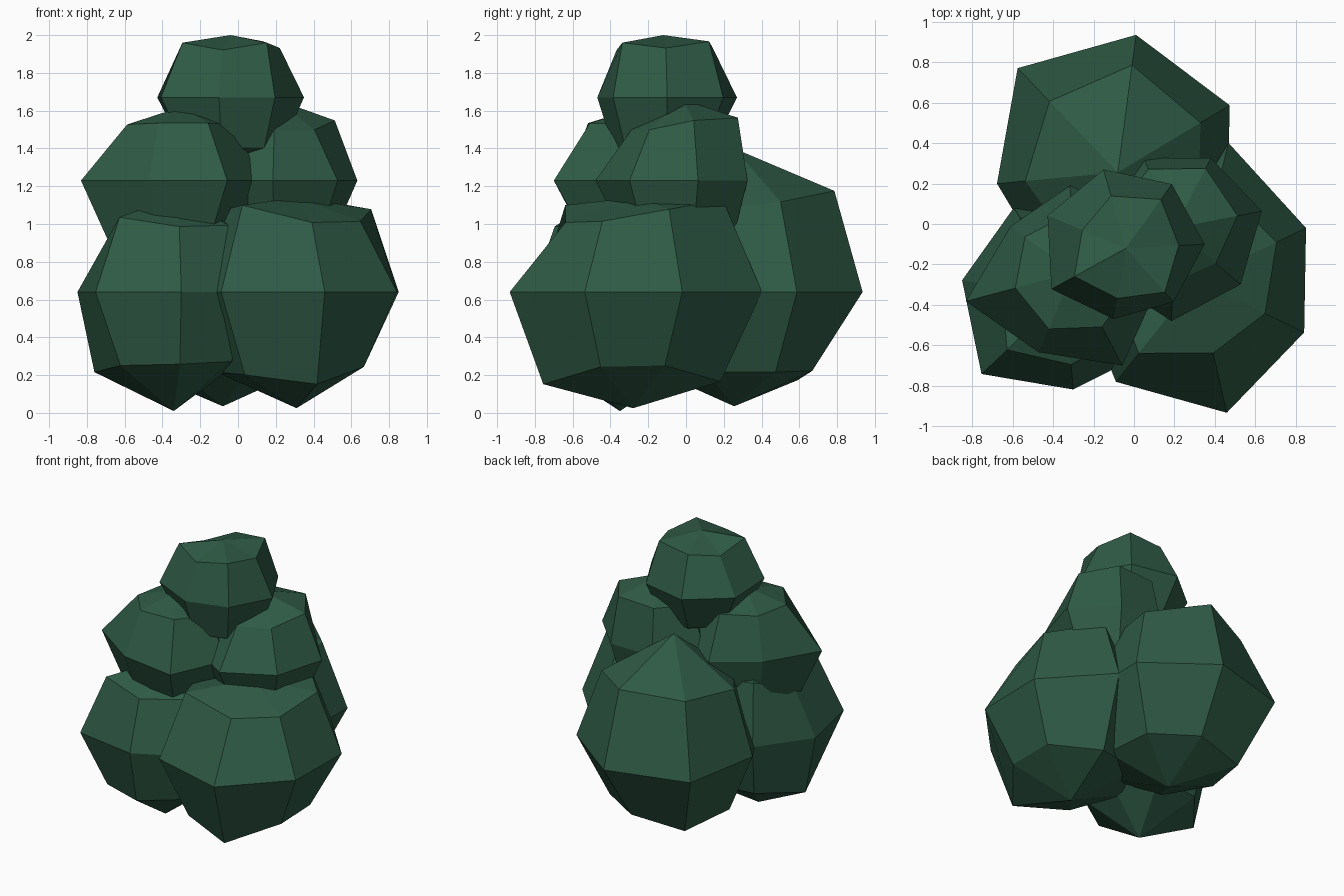
import bpy
import bmesh
from math import cos, sin, radians, tau, pi
from mathutils import Vector

if "Cube" in bpy.data.objects:
    bpy.data.objects.remove(bpy.data.objects["Cube"], do_unlink=True)

# Single leaf colour
leaf = bpy.data.materials.new("leaf green")
leaf.use_nodes = True
colour = (0.028, 0.102, 0.06, 1)
leaf.diffuse_color = colour
leaf.node_tree.nodes["Principled BSDF"].inputs["Base Color"].default_value = colour


def leaf_clump(name, centre, turn, poles, upper, middle, lower):
    """Faceted ball: two poles and three rings, each point pushed out to its own radius."""
    bm = bmesh.new()
    centre = Vector(centre)
    rings = []
    for radii, tilt in ((lower, -pi / 4), (middle, 0), (upper, pi / 4)):
        ring = []
        for i, radius in enumerate(radii):
            angle = radians(turn) + tau * i / len(radii)
            direction = Vector((cos(angle) * cos(tilt), sin(angle) * cos(tilt), sin(tilt)))
            ring.append(bm.verts.new(centre + direction * radius))
        rings.append(ring)
    top = bm.verts.new(centre + Vector((0, 0, poles[0])))
    bottom = bm.verts.new(centre - Vector((0, 0, poles[1])))
    count = len(upper)
    for i in range(count):
        j = (i + 1) % count
        for below, above in zip(rings, rings[1:]):
            bm.faces.new((below[i], below[j], above[j], above[i]))
        bm.faces.new((rings[-1][i], rings[-1][j], top))
        bm.faces.new((rings[0][j], rings[0][i], bottom))
    bmesh.ops.recalc_face_normals(bm, faces=bm.faces)
    mesh = bpy.data.meshes.new(name)
    bm.to_mesh(mesh)
    bm.free()
    mesh.materials.append(leaf)
    obj = bpy.data.objects.new(name, mesh)
    bpy.context.collection.objects.link(obj)
    return obj


# Three large clumps on the ground
leaf_clump("lower_left_clump", (.31, -.28, .64), 25.7, (.5, .615),
           upper=(.62, .69, .6, .6, .65, .52, .53),
           middle=(.6, .7, .62, .6, .64, .67, .59),
           lower=(.55, .67, .6, .6, .62, .69, .56))
leaf_clump("lower_right_clump", (-.34, -.35, .64), 17.7, (.5, .63),
           upper=(.5, .55, .62, .45, .56, .49, .5),
           middle=(.52, .52, .5, .515, .57, .47, .5),
           lower=(.52, .55, .55, .6, .55, .54, .52))
leaf_clump("lower_back_clump", (-.08, .255, .64), 31, (.76, .605),
           upper=(.675, .757, .69, .65, .6, .6, .6),
           middle=(.645, .686, .715, .6, .6, .6, .58),
           lower=(.6, .59, .66, .6, .6, .6, .6))

# Two middle clumps
leaf_clump("middle_right_clump", (-.3, -.24, 1.23), 40.7, (.39, .45),
           upper=(.42, .42, .42, .42, .43, .43, .42),
           middle=(.42, .43, .385, .55, .43, .52, .42),
           lower=(.45, .45, .45, .53, .45, .45, .45))
leaf_clump("middle_left_clump", (.2, -.02, 1.23), 11, (.43, .43),
           upper=(.45, .47, .45, .43, .42, .38, .38),
           middle=(.44, .39, .38, .42, .42, .46, .43),
           lower=(.43, .43, .43, .43, .43, .43, .43))

# Crown clump
leaf_clump("crown_clump", (-.04, -.12, 1.67), 3, (.33, .38),
           upper=(.37, .42, .38, .33, .41, .355, .41),
           middle=(.39, .39, .405, .42, .42, .355, .355),
           lower=(.38, .38, .38, .38, .38, .38, .38))
